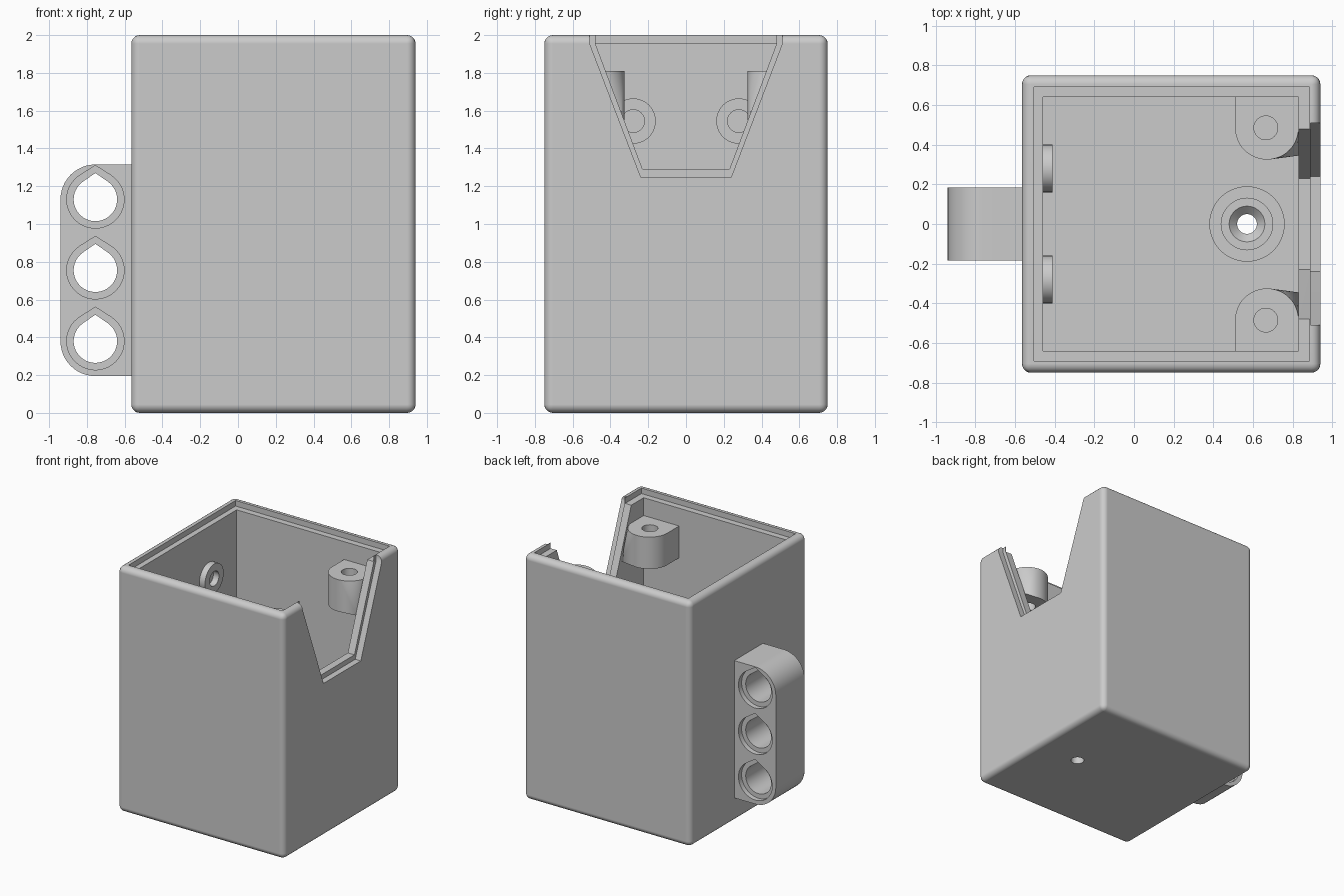
import bpy, bmesh
from math import sin, cos, pi, acos
from mathutils import Matrix, Vector

cube = bpy.data.objects.get("Cube")
if cube:
    bpy.data.objects.remove(cube, do_unlink=True)

grey = bpy.data.materials.new("light_grey_plastic")
grey.use_nodes = True
grey.diffuse_color = (0.6, 0.6, 0.6, 1)
grey.node_tree.nodes["Principled BSDF"].inputs["Base Color"].default_value = (0.6, 0.6, 0.6, 1)


def finish(name, bm):
    bmesh.ops.recalc_face_normals(bm, faces=bm.faces[:])
    mesh = bpy.data.meshes.new(name)
    bm.to_mesh(mesh)
    bm.free()
    mesh.materials.append(grey)
    ob = bpy.data.objects.new(name, mesh)
    bpy.context.collection.objects.link(ob)
    return ob


def prism(name, outline, axis, lo, hi):
    """Extrude a closed 2D outline along an axis."""
    place = {"x": lambda u, v, w: (w, u, v),
             "y": lambda u, v, w: (u, w, v),
             "z": lambda u, v, w: (u, v, w)}[axis]
    bm = bmesh.new()
    face = bm.faces.new([bm.verts.new(place(u, v, lo)) for u, v in outline])
    new = bmesh.ops.extrude_face_region(bm, geom=[face])["geom"]
    bmesh.ops.translate(bm, vec=Vector(place(0, 0, hi - lo)),
                        verts=[g for g in new if isinstance(g, bmesh.types.BMVert)])
    return finish(name, bm)


def rect(u0, u1, v0, v1):
    return [(u0, v0), (u1, v0), (u1, v1), (u0, v1)]


def arc(u, v, r, start=0, end=2 * pi, n=48, closed=True):
    steps = n if closed else n - 1
    return [(u + r * cos(start + (end - start) * i / steps),
             v + r * sin(start + (end - start) * i / steps)) for i in range(n)]


def teardrop(u, v, r, tip):
    a = acos(r / tip)
    return arc(u, v, r, pi / 2 + a, 2.5 * pi - a, 40, False) + [(u, v + tip)]


def lathe(name, profile, matrix):
    """Revolve a closed (radius, height) profile, then place it."""
    bm = bmesh.new()
    n = 48
    rings = [[bm.verts.new((r * cos(2 * pi * i / n), r * sin(2 * pi * i / n), z))
              for i in range(n)] for r, z in profile]
    for a, b in zip(rings, rings[1:] + rings[:1]):
        for i in range(n):
            j = (i + 1) % n
            bm.faces.new((a[i], a[j], b[j], b[i]))
    bm.transform(matrix)
    return finish(name, bm)


def bake(ob):
    graph = bpy.context.evaluated_depsgraph_get()
    mesh = bpy.data.meshes.new_from_object(ob.evaluated_get(graph))
    ob.modifiers.clear()
    ob.data = mesh


def cut(ob, cutters):
    for c in cutters:
        mod = ob.modifiers.new("cut", "BOOLEAN")
        mod.operation = "DIFFERENCE"
        mod.solver = "EXACT"
        mod.object = c
        bake(ob)
        bpy.data.objects.remove(c, do_unlink=True)


# Box with rounded outer edges
body = prism("box_body", rect(-0.565, 0.94, -0.75, 0.75), "z", 0, 2)
bevel = body.modifiers.new("round", "BEVEL")
bevel.width = 0.045
bevel.segments = 5
bake(body)

# Cavity, lid rebate, stepped trapezoid notch and floor hole
FLOOR, LEDGE = 0.105, 1.955


def notch(bottom, z0, top):
    return [(-bottom, z0), (bottom, z0), (top, LEDGE), (top, 2.1), (-top, 2.1), (-top, LEDGE)]


cut(body, [
    prism("cavity", rect(-0.46, 0.83, -0.64, 0.64), "z", FLOOR, 2.1),
    prism("rebate", rect(-0.505, 0.885, -0.69, 0.69), "z", LEDGE, 2.1),
    prism("notch_inner", notch(0.23, 1.29, 0.48), "x", 0.8, 0.91),
    prism("notch_outer", notch(0.24, 1.25, 0.51), "x", 0.89, 1.0),
    prism("floor_hole", arc(0.57, 0, 0.05), "z", -0.1, 0.3),
])
parts = [body]

# Countersunk screw seat on the floor
parts.append(lathe("floor_screw_seat",
                   [(0.05, FLOOR), (0.19, FLOOR), (0.19, 0.2), (0.13, 0.2),
                    (0.13, 0.16), (0.09, 0.16), (0.05, 0.12)],
                   Matrix.Translation((0.57, 0, 0))))

for side, s in (("left", 1), ("right", -1)):
    # Corner lid-screw bosses, flared towards the notch at the base
    bm = bmesh.new()
    low, high = 1.55, 1.81
    outline = arc(0.67, 0.485, 0.16, pi, 2 * pi, 25, False) + [(0.83, 0.65), (0.51, 0.65)]
    for z in (low, high):
        for x, y in outline:
            bm.verts.new((x, s * y, z))
    bm.verts.new((0.83, s * 0.345, low))
    hull = bmesh.ops.convex_hull(bm, input=bm.verts[:])
    bmesh.ops.delete(bm, geom=[v for v in bm.verts if not v.link_faces], context="VERTS")
    bmesh.ops.dissolve_limit(bm, angle_limit=0.01, verts=bm.verts[:], edges=bm.edges[:])
    boss = finish("lid_boss_" + ("back" if s > 0 else "front"), bm)
    cut(boss, [prism("boss_hole", arc(0.665, s * 0.485, 0.06), "z", 1.4, 2)])
    parts.append(boss)

    # Raised rings on the inner wall
    parts.append(lathe("wall_ring_" + ("back" if s > 0 else "front"),
                       [(0.06, 0), (0.12, 0), (0.12, 0.05), (0.06, 0.05)],
                       Matrix.Translation((-0.46, s * 0.28, 1.545)) @ Matrix.Rotation(pi / 2, 4, "Y")))

# Side mounting lug with three counterbored teardrop holes
LX, R, PITCH, Z0 = -0.755, 0.185, 0.375, 0.38
lug = prism("mounting_lug",
            [(-0.55, Z0 - R), (-0.55, Z0 + 2 * PITCH + R)]
            + arc(LX, Z0 + 2 * PITCH, R, pi / 2, pi, 13, False)
            + arc(LX, Z0, R, pi, 1.5 * pi, 13, False), "y", -R, R)
for i in range(3):
    z = Z0 + i * PITCH
    cut(lug, [prism("lug_hole", teardrop(LX, z, 0.115, 0.14), "y", -0.3, 0.3),
              prism("lug_bore_a", teardrop(LX, z, 0.152, 0.18), "y", -0.3, -R + 0.04),
              prism("lug_bore_b", teardrop(LX, z, 0.152, 0.18), "y", R - 0.04, 0.3)])
parts.append(lug)

# Smooth curved areas while keeping flat faces flat
for ob in parts:
    bpy.ops.object.select_all(action="DESELECT")
    ob.select_set(True)
    bpy.context.view_layer.objects.active = ob
    bpy.ops.object.shade_smooth_by_angle(angle=0.5)
    weighted = ob.modifiers.new("flat_normals", "WEIGHTED_NORMAL")
    weighted.keep_sharp = True
